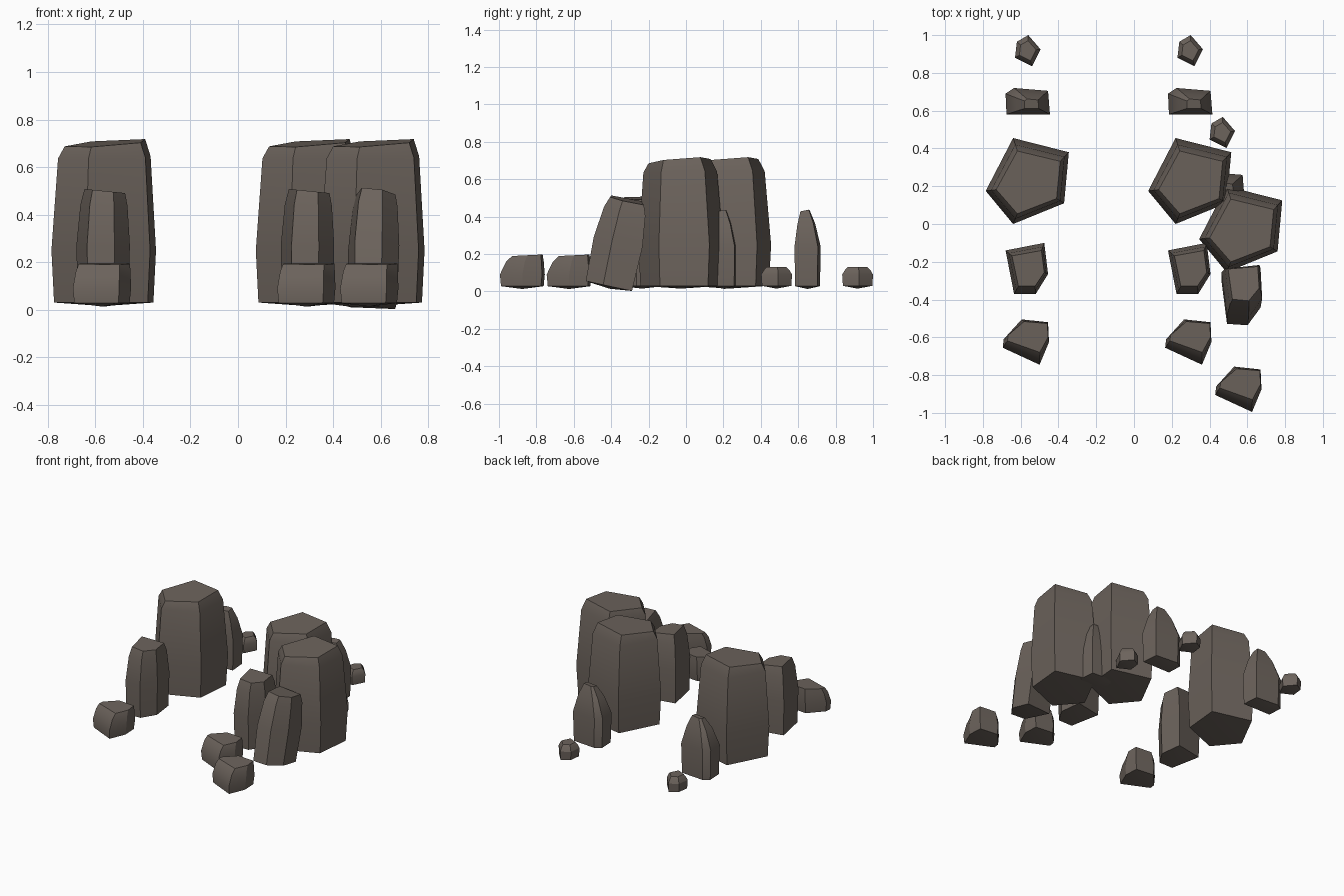
import bpy, bmesh, math
from mathutils import Vector

if "Cube" in bpy.data.objects:
    bpy.data.objects.remove(bpy.data.objects["Cube"])

stone = bpy.data.materials.new("dark_brown_stone")
stone.diffuse_color = (0.15, 0.125, 0.107, 1)
stone.use_nodes = True
stone.node_tree.nodes["Principled BSDF"].inputs["Base Color"].default_value = stone.diffuse_color


def put(name, me, loc, rot=(0, 0, 0)):
    ob = bpy.data.objects.new(name, me)
    ob.location = loc
    ob.rotation_euler = [math.radians(a) for a in rot]
    bpy.context.collection.objects.link(ob)
    ob.select_set(True)
    bpy.context.view_layer.objects.active = ob


def rock(name, outline, heights, scale, shift, slope, step, lean=(0, 0, 0)):
    """Loft an outline up through foot, belly, shoulder and top heights, shrinking
    to the top scale; place it in the left, middle and right clusters."""
    xs, ys = zip(*outline)
    c = Vector((min(xs) + max(xs), min(ys) + max(ys), 0)) / 2
    bm = bmesh.new()
    rings = []
    for z, t, grow in zip(heights, (0, 0, .5, 1), (.95, 1, 1, 1)):
        ring = []
        for x, y in outline:
            px = (x - c.x) * grow * (1 + t * (scale[0] - 1)) + t * shift[0]
            py = (y - c.y) * grow * (1 + t * (scale[1] - 1)) + t * shift[1]
            tilt = t * t * (slope[0] * px + slope[1] * py)
            ring.append(bm.verts.new((px, py, z + tilt)))
        rings.append(ring)
    n = len(outline)
    for a, b in zip(rings, rings[1:]):
        for i in range(n):
            j = (i + 1) % n
            bm.faces.new((a[i], a[j], b[j], b[i]))
    bm.faces.new(rings[-1])
    # slightly pointed underside
    tip = bm.verts.new((0, 0, heights[0] - .015))
    for i in range(n):
        bm.faces.new((rings[0][i], rings[0][(i + 1) % n], tip))
    bmesh.ops.recalc_face_normals(bm, faces=bm.faces)
    me = bpy.data.meshes.new(name)
    bm.to_mesh(me)
    bm.free()
    me.materials.append(stone)
    put("left_" + name, me, c)
    put("middle_" + name, me, c + Vector((.86, 0, 0)))
    put("right_" + name, me, c + Vector((*step, 0)), lean)


# tall main boulder
rock("large_boulder",
     [(-.64, .455), (-.345, .38), (-.37, .11), (-.64, 0), (-.785, .175)],
     (.03, .25, .64, .70), (.77, .73), (.005, -.007), (.06, .07), (1.13, -.255))

# medium boulder in front, leaning back in the right cluster
rock("medium_boulder",
     [(-.68, -.14), (-.475, -.1), (-.455, -.265), (-.52, -.37), (-.635, -.37)],
     (.03, .27, .44, .5), (.76, .7), (.007, 0), (-.1, 0), (1.132, -.179), (-12, 0, -4))

# low stone at the very front
rock("small_stone",
     [(-.595, -.505), (-.455, -.52), (-.45, -.625), (-.5, -.745), (-.695, -.655), (-.69, -.61)],
     (.028, .09, .16, .192), (.88, .68), (.01, .027), (0, .05), (1.125, -.25))

# narrow slab behind
rock("thin_slab",
     [(-.68, .69), (-.635, .72), (-.455, .705), (-.445, .58), (-.675, .58)],
     (.028, .24, .36, .43), (.32, .36), (.02, -.013), (.1, .2), (1.03, -.445))

# pebble at the very back
rock("pebble",
     [(-.56, 1), (-.495, .925), (-.54, .835), (-.63, .88), (-.62, .965)],
     (.03, .09, .115, .13), (.66, .64), (0, 0), (0, 0), (1.03, -.433))

# soft faces with crisp edges
bpy.ops.object.shade_smooth_by_angle(angle=math.radians(25))
